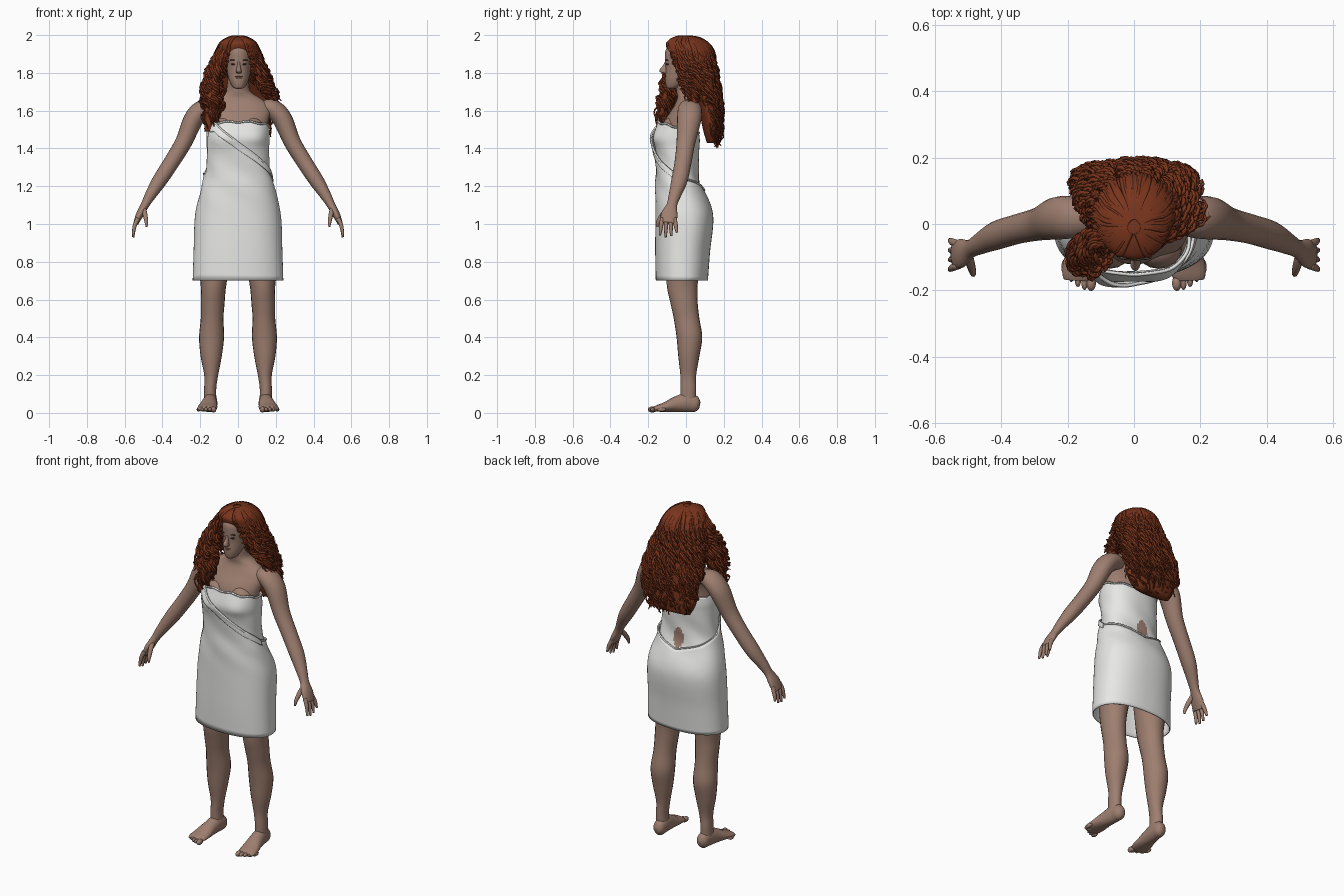
import bpy, bmesh, random
from math import sin, cos, pi, radians, exp
from mathutils import Vector

random.seed(4)
if "Cube" in bpy.data.objects:
    bpy.data.objects.remove(bpy.data.objects["Cube"], do_unlink=True)


def material(name, r, g, b):
    mat = bpy.data.materials.new(name)
    mat.use_nodes = True
    mat.diffuse_color = (r, g, b, 1)
    node = mat.node_tree.nodes["Principled BSDF"]
    node.inputs["Base Color"].default_value = (r, g, b, 1)
    node.inputs["Roughness"].default_value = 0.7
    return mat


skin = material("skin", 0.34, 0.21, 0.16)
hair_red = material("auburn hair", 0.19, 0.035, 0.012)
cloth = material("white towel", 0.8, 0.8, 0.78)
lip = material("lips", 0.24, 0.1, 0.085)
dark = material("eyes and brows", 0.07, 0.045, 0.035)


def spline(points, steps=5):
    """Smooth rows of numbers with a Catmull-Rom curve."""
    pts = [points[0], *points, points[-1]]
    rows = []
    for a, b, c, d in zip(pts, pts[1:], pts[2:], pts[3:]):
        for k in range(steps):
            t = k / steps
            rows.append([q + t * (r - p + t * (2 * p - 5 * q + 4 * r - s + t * (3 * q - p - 3 * r + s))) / 2
                         for p, q, r, s in zip(a, b, c, d)])
    return rows + [list(points[-1])]


def lookup(rows, key):
    """Interpolate a row by its first column."""
    for a, b in zip(rows, rows[1:]):
        if min(a[0], b[0]) <= key <= max(a[0], b[0]):
            t = (key - a[0]) / ((b[0] - a[0]) or 1)
            return [p + (q - p) * t for p, q in zip(a, b)]
    return rows[0] if abs(key - rows[0][0]) < abs(key - rows[-1][0]) else rows[-1]


def finish(name, bm, mats):
    bmesh.ops.recalc_face_normals(bm, faces=bm.faces)
    mesh = bpy.data.meshes.new(name)
    bm.to_mesh(mesh)
    bm.free()
    for mat in mats:
        mesh.materials.append(mat)
    mesh.shade_smooth()
    obj = bpy.data.objects.new(name, mesh)
    bpy.context.collection.objects.link(obj)
    return obj


def loft(name, stations, mat, side=1, ref=(1, 0, 0), axis=None, n=20):
    """Skin ellipses placed at x, y, z with radii along and across ref."""
    rows = spline(stations)
    bm = bmesh.new()
    rings = []
    for i, row in enumerate(rows):
        before, after = rows[max(i - 1, 0)], rows[min(i + 1, len(rows) - 1)]
        t = Vector(axis) if axis else (Vector(after[:3]) - Vector(before[:3])).normalized()
        u = Vector(ref)
        u = (u - t * t.dot(u)).normalized()
        v = t.cross(u)
        ring = []
        for k in range(n):
            a = 2 * pi * k / n
            p = Vector(row[:3]) + u * row[3] * cos(a) + v * row[4] * sin(a)
            ring.append(bm.verts.new((p.x * side, p.y, p.z)))
        rings.append(ring)
    for a, b in zip(rings, rings[1:]):
        for k in range(n):
            bm.faces.new((a[k], a[k - 1], b[k - 1], b[k]))
    bm.faces.new(rings[0])
    bm.faces.new(rings[-1])
    return finish(name, bm, [mat])


def ball(name, centre, size, mat):
    bm = bmesh.new()
    bmesh.ops.create_uvsphere(bm, u_segments=16, v_segments=10, radius=1)
    bmesh.ops.scale(bm, vec=size, verts=bm.verts)
    bmesh.ops.translate(bm, vec=centre, verts=bm.verts)
    return finish(name, bm, [mat])


def strands(name, paths, mat, radius):
    curve = bpy.data.curves.new(name, "CURVE")
    curve.dimensions = "3D"
    curve.bevel_depth = radius
    curve.bevel_resolution = 0
    for path in paths:
        line = curve.splines.new("POLY")
        line.points.add(len(path) - 1)
        for k, (point, p) in enumerate(zip(line.points, path)):
            point.co = (*p, 1)
            point.radius = 1 - 0.6 * (k / len(path)) ** 4
    curve.materials.append(mat)
    obj = bpy.data.objects.new(name, curve)
    bpy.context.collection.objects.link(obj)


# Torso, neck and head
up = (0, 0, 1)
loft("torso", [(0, -.03, 1.1, .14, .08), (0, -.04, 1.3, .145, .08), (0, -.035, 1.45, .15, .085),
               (0, -.03, 1.54, .16, .085), (0, .005, 1.62, .175, .072), (0, .015, 1.665, .12, .062),
               (0, .01, 1.7, .068, .06), (0, 0, 1.75, .056, .056), (0, -.01, 1.82, .05, .05)], skin, axis=up, n=32)
loft("head", [(.004, -.08, 1.716, .012, .012), (.004, -.068, 1.725, .032, .036), (.004, -.046, 1.765, .052, .064),
              (.004, -.02, 1.82, .065, .088), (.004, -.014, 1.87, .07, .097), (.002, -.005, 1.92, .068, .103),
              (0, 0, 1.96, .05, .075), (0, 0, 1.975, .02, .03)], skin, axis=up, n=32)
loft("nose", [(.004, -.1, 1.865, .007, .008), (.004, -.108, 1.84, .008, .014), (.004, -.119, 1.815, .014, .022),
              (.004, -.114, 1.802, .015, .02), (.004, -.105, 1.797, .006, .006)], skin, axis=up)
ball("upper_lip", (.004, -.102, 1.781), (.022, .012, .005), lip)
ball("lower_lip", (.004, -.1, 1.773), (.018, .013, .006), lip)
ball("chin", (.004, -.084, 1.738), (.022, .02, .018), skin)

for side, label in ((1, "left"), (-1, "right")):
    # Facial details
    ball(label + "_eye", (.004 + side * .029, -.097, 1.846), (.013, .01, .005), dark)
    ball(label + "_brow", (.004 + side * .031, -.1, 1.868), (.018, .008, .003), dark)
    ball(label + "_breast", (side * .075, -.075, 1.49), (.07, .06, .075), skin)

    # Arm flowing into the palm
    loft(label + "_arm", [(.12, .02, 1.615, .045, .035), (.18, .02, 1.61, .062, .05), (.235, .017, 1.555, .064, .052),
                          (.287, 0, 1.435, .05, .045), (.35, -.015, 1.33, .045, .042), (.415, -.035, 1.23, .043, .039),
                          (.465, -.06, 1.15, .032, .029), (.493, -.075, 1.1, .028, .022),
                          (.52, -.088, 1.05, .044, .02), (.54, -.095, 1.005, .04, .014)], skin, side, (0, 1, 0))
    for i, finger in enumerate(("index", "middle", "ring", "little")):
        y = -.126 + .022 * i
        tip = (.94, .93, .936, .955)[i]
        loft(f"{label}_{finger}_finger", [(.53, y, 1.03, .011, .012), (.547, y - .006 + .004 * i, .99, .011, .011),
                                          (.555, y - .012 + .008 * i, tip, .006, .006)], skin, side, (0, 1, 0), n=10)
    loft(label + "_thumb", [(.5, -.09, 1.085, .014, .014), (.492, -.122, 1.05, .014, .013),
                            (.485, -.147, 1.01, .011, .01), (.484, -.152, .985, .005, .005)],
         skin, side, (0, 1, 0), n=10)

    # Leg and foot
    loft(label + "_leg", [(.147, .012, .06, .033, .042), (.147, .012, .13, .032, .042), (.142, .012, .2, .037, .042),
                          (.142, .015, .3, .056, .056), (.14, .018, .4, .066, .068), (.137, .003, .5, .06, .068),
                          (.134, -.01, .58, .063, .072), (.13, -.02, .67, .067, .081), (.125, -.015, .8, .085, .09),
                          (.105, 0, 1, .1, .1)], skin, side, axis=up)
    loft(label + "_foot", [(.143, .073, .04, .015, .018), (.143, .055, .044, .032, .04), (.146, .01, .055, .037, .051),
                           (.152, -.05, .046, .042, .042), (.16, -.11, .031, .051, .026),
                           (.165, -.15, .024, .051, .018), (.166, -.168, .02, .045, .013)], skin, side)
    for i in range(5):
        size = .016 if i == 0 else .011
        ball(f"{label}_toe_{i + 1}", (side * (.129 + .02 * i), -.178 + .003 * i * i, .018),
             (size * .9, .024, size), skin)

# Towel surface shared by all of its layers
towel_rows = spline([(.7, -.022, .23, .128), (.85, -.018, .225, .135), (1.05, -.009, .217, .143),
                     (1.2, -.037, .182, .115), (1.28, -.042, .166, .108), (1.4, -.045, .165, .116),
                     (1.46, -.048, .168, .12), (1.56, -.045, .163, .1)])
wrap_rows = [(-180, 1.27), (-160, 1.3), (-145, 1.53), (-130, 1.535), (-90, 1.43), (-45, 1.33), (0, 1.25),
             (45, 1.22), (90, 1.175), (135, 1.22), (180, 1.27)]


def on_towel(deg, z, offset):
    _, cy, rx, ry = lookup(towel_rows, z)
    c, s = cos(radians(deg)), sin(radians(deg))
    r = (abs(c) ** 2.3 + abs(s) ** 2.3) ** (-1 / 2.3)
    # bust swell on both sides of the front, and faint diagonal folds
    bust = sum(exp(-((deg - a) / 22) ** 2 - ((z - 1.46) / .06) ** 2) for a in (-118, -62))
    crease = .003 * sin(radians(deg) * 5 + z * 34) * exp(-((z - 1.24) / .12) ** 2)
    r *= 1 + .1 * bust
    grow = offset + crease
    return Vector((c * r * (rx + grow), cy + s * r * (ry + grow), z))


def wrap_top(deg):
    return lookup(wrap_rows, deg)[1]


def bodice_top(deg):
    return 1.512 - .03 * sin(radians(deg)) + .004 * sin(radians(deg) * 9)


def sheet(name, low, high, offset, start=-180, stop=180, cols=96, levels=24):
    bm = bmesh.new()
    grid = []
    for i in range(cols + 1):
        deg = start + (stop - start) * i / cols
        grid.append([bm.verts.new(on_towel(deg, low(deg) + (high(deg) - low(deg)) * j / levels, offset))
                     for j in range(levels + 1)])
    for a, b in zip(grid, grid[1:]):
        for j in range(levels):
            face = bm.faces.new((a[j], b[j], b[j + 1], a[j + 1]))
            # bare oval at the small of the back
            p = face.calc_center_median()
            if name == "towel_bodice" and p.y > 0 and (p.x / .034) ** 2 + ((p.z - 1.235) / .055) ** 2 < 1:
                face.material_index = 1
    bmesh.ops.remove_doubles(bm, verts=bm.verts, dist=.0001)
    obj = finish(name, bm, [cloth, skin])
    thick = obj.modifiers.new("thickness", "SOLIDIFY")
    thick.thickness = .006
    thick.offset = -1


sheet("towel_bodice", lambda d: 1.14, bodice_top, 0, levels=36)
sheet("towel_skirt", lambda d: .7, wrap_top, .01)
sheet("towel_wrap_band", lambda d: wrap_top(d) - .045 + .02 * (d + 140) / 140, wrap_top, .016, -140, 0, 50, 6)
strands("towel_rolled_edges", [[on_towel(d, wrap_top(d), .012) for d in range(-144, 181, 4)],
                               [on_towel(d, bodice_top(d), .001) for d in range(-180, 181, 4)]], cloth, .006)

# Hair: solid core following the skull and hanging down the back
hair_rows = [(1.993, -.01, .012, .012), (1.985, 0, .05, .065), (1.96, .003, .09, .108), (1.92, .022, .112, .12),
             (1.85, .04, .128, .107), (1.75, .075, .15, .08), (1.65, .115, .17, .06), (1.5, .135, .16, .045),
             (1.43, .14, .125, .03)]
loft("hair_core", [(0, cy, z, rx, ry) for z, cy, rx, ry in hair_rows], hair_red, axis=up, n=40)
hair_rows = spline(hair_rows)


def curl(centre, t, phase, turns, size):
    a = phase + turns * 2 * pi * t
    return Vector(centre) + Vector((cos(a), sin(a), .5 * sin(a * 1.3))) * size


paths = []
for _ in range(230):
    deg = random.uniform(-62, 242)
    inner = min(deg + 62, 242 - deg)
    ends = (1.74, 1.8) if inner < 40 else (1.62, 1.74) if inner < 75 else (1.4, 1.58)
    end = random.uniform(*ends)
    phase, spread, turns = random.uniform(0, 6), random.uniform(.98, 1.16), random.uniform(5, 7)
    path = []
    for k in range(44):
        t = k / 43
        z = 1.992 - (1.992 - end) * t ** 1.25
        _, cy, rx, ry = lookup(hair_rows, z)
        loose = min(max((1.93 - z) / .15, 0), 1)
        s = 1 + (spread - 1) * loose
        a = radians(deg + 5 * sin(phase + 4 * t))
        path.append(curl((cos(a) * rx * s, cy + sin(a) * ry * s, z), t, phase, turns, .016 * loose))
    paths.append(path)
strands("hair_curls", paths, hair_red, .007)

# Locks falling in front of the shoulders
locks = {
    "right": (70, [(-.06, -.045, 1.95, .03, .03), (-.105, -.05, 1.87, .035, .04), (-.128, -.075, 1.79, .042, .05),
                   (-.137, -.095, 1.69, .06, .048), (-.138, -.115, 1.6, .05, .045), (-.16, -.12, 1.49, .025, .025)]),
    "left": (30, [(.06, -.04, 1.95, .025, .03), (.1, -.015, 1.87, .03, .035), (.13, .005, 1.77, .035, .04),
                  (.17, .03, 1.69, .04, .04), (.195, .045, 1.64, .025, .025)])}
for label, (count, route) in locks.items():
    loft(f"{label}_lock_core", [(x, y, z, u * .75, v * .75) for x, y, z, u, v in route], hair_red, axis=up)
    rows, paths = spline(route, 8), []
    for _ in range(count):
        a, reach, phase = random.uniform(0, 2 * pi), random.uniform(.5, 1), random.uniform(0, 6)
        stop = int(len(rows) * random.uniform(.7, 1))
        paths.append([curl((x + cos(a) * u * reach, y + sin(a) * v * reach, z), k / len(rows), phase, 6,
                           .015 * min(k / 16, 1)) for k, (x, y, z, u, v) in enumerate(rows[:stop])])
    strands(f"{label}_lock_curls", paths, hair_red, .007)
